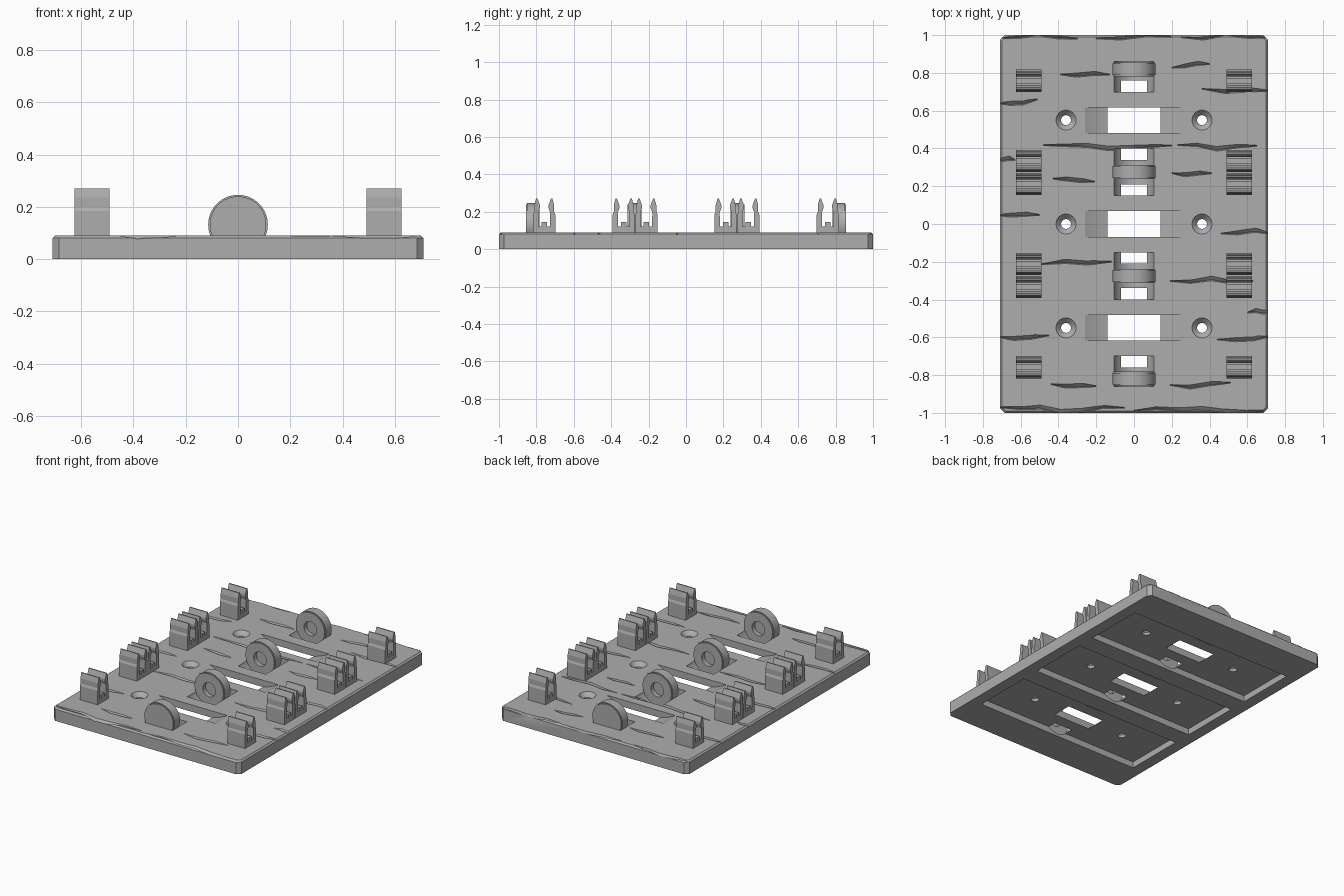
import bpy, bmesh, math, random
from mathutils import Matrix, Vector

random.seed(4)
if "Cube" in bpy.data.objects:
    bpy.data.objects.remove(bpy.data.objects["Cube"], do_unlink=True)

grey = bpy.data.materials.new("plain grey")
grey.use_nodes = True
colour = (0.42, 0.42, 0.42, 1)
grey.diffuse_color = colour
grey.node_tree.nodes["Principled BSDF"].inputs["Base Color"].default_value = colour

TOP = 0.09          # plate thickness
FLOOR = 0.043       # depth of the pockets underneath
AXIS = 0.132        # height of the round holders' axis
RADIUS = 0.113
BAYS = (-0.55, 0, 0.55)


def finish(name, bm):
    bmesh.ops.recalc_face_normals(bm, faces=bm.faces)
    mesh = bpy.data.meshes.new(name)
    bm.to_mesh(mesh)
    bm.free()
    mesh.materials.append(grey)
    obj = bpy.data.objects.new(name, mesh)
    bpy.context.collection.objects.link(obj)
    return obj


def box(name, x0, x1, y0, y1, z0, z1):
    bm = bmesh.new()
    bmesh.ops.create_cube(bm, size=1)
    for v in bm.verts:
        v.co = Vector(((x0 + x1) / 2 + v.co.x * (x1 - x0),
                       (y0 + y1) / 2 + v.co.y * (y1 - y0),
                       (z0 + z1) / 2 + v.co.z * (z1 - z0)))
    return finish(name, bm)


def cylinder_y(name, r, y0, y1, z, sides=48):
    bm = bmesh.new()
    bmesh.ops.create_cone(bm, cap_ends=True, segments=sides, radius1=r, radius2=r, depth=y1 - y0,
                          matrix=Matrix.Translation((0, (y0 + y1) / 2, z)) @ Matrix.Rotation(math.pi / 2, 4, "X"))
    return finish(name, bm)


def cone_z(name, r0, r1, x, y, z0, z1):
    bm = bmesh.new()
    bmesh.ops.create_cone(bm, cap_ends=True, segments=32, radius1=r0, radius2=r1, depth=z1 - z0,
                          matrix=Matrix.Translation((x, y, (z0 + z1) / 2)))
    return finish(name, bm)


def cut(target, cutter):
    mod = target.modifiers.new("cut", "BOOLEAN")
    mod.operation, mod.solver, mod.object = "DIFFERENCE", "EXACT", cutter
    bpy.context.view_layer.objects.active = target
    bpy.ops.object.modifier_apply(modifier=mod.name)
    bpy.data.objects.remove(cutter, do_unlink=True)


def crack(x0, x1, y, width=0.012, depth=0.014):
    """Jagged V-shaped sliver that tapers at both ends."""
    bm = bmesh.new()
    steps = max(3, round((x1 - x0) / 0.12))
    rings = []
    for i in range(steps + 1):
        t = i / steps
        w = width * (0.25 + math.sin(math.pi * t))
        x = x0 + (x1 - x0) * t
        c = y + random.uniform(-0.013, 0.013)
        rings.append([bm.verts.new(p) for p in
                      ((x, c - w, TOP + 0.003), (x, c + w, TOP + 0.003), (x, c - w / 2, TOP - depth))])
    for a, b in zip(rings, rings[1:]):
        for k in range(3):
            n = (k + 1) % 3
            bm.faces.new((a[k], a[n], b[n], b[k]))
    bm.faces.new(rings[0])
    bm.faces.new(rings[-1])
    return finish("crack_cutter", bm)


# Plate with chamfered corners and top rim
plate = box("base_plate", -0.71, 0.71, -1, 1, 0, TOP)
bm = bmesh.new()
bm.from_mesh(plate.data)
uprights = [e for e in bm.edges if abs(e.verts[0].co.z - e.verts[1].co.z) > 0.01]
bmesh.ops.bevel(bm, geom=uprights, offset=0.026, offset_type="OFFSET", segments=1, affect="EDGES")
rim = [e for e in bm.edges if all(v.co.z > TOP - 0.001 for v in e.verts)]
bmesh.ops.bevel(bm, geom=rim, offset=0.01, offset_type="OFFSET", segments=1, affect="EDGES")
bm.to_mesh(plate.data)
bm.free()

# Bays: pocket underneath, scooped slot and two countersunk screw holes
for y in BAYS:
    cut(plate, box("pocket", -0.63, 0.63, y - 0.21, y + 0.21, -0.05, FLOOR))
    cut(plate, cylinder_y("scoop", 0.552, y - 0.068, y + 0.068, TOP + 0.487, 128))
    for x in (-0.36, 0.36):
        cut(plate, cone_z("screw_hole", 0.026, 0.026, x, y, -0.05, 0.2))
        cut(plate, cone_z("countersink", 0.022, 0.056, x, y, 0.058, TOP + 0.003))

# Round grooves that the holders stand in
for y0, y1 in ((-0.86, -0.70), (-0.40, -0.15), (0.15, 0.40), (0.70, 0.86)):
    cut(plate, cylinder_y("groove", RADIUS, y0, y1, AXIS))

# Weathered grain cracks: start x, end x, y
grain = ((-0.39, -0.13, 0.8), (0.2, 0.4, 0.84), (0.36, 0.73, 0.71), (-0.73, -0.51, 0.65),
         (-0.48, 0.2, 0.41), (0.23, 0.65, 0.41), (-0.73, -0.63, 0.35), (-0.43, -0.21, 0.23),
         (0.2, 0.41, 0.26), (-0.73, -0.5, 0.05), (0.46, 0.73, -0.04), (-0.49, -0.12, -0.2),
         (0.19, 0.63, -0.3), (0.6, 0.73, -0.46), (-0.73, -0.45, -0.6), (0.44, 0.73, -0.6),
         (-0.44, -0.2, -0.85), (0.19, 0.51, -0.85), (-0.72, -0.05, -0.98), (0, 0.72, -0.985),
         (-0.72, -0.3, 0.995), (-0.2, 0.2, 0.995), (0.25, 0.72, 0.995))
for line in grain:
    cut(plate, crack(*line))

# Round holders: blind holes, the end ones open only towards the middle
for side in (-1, 1):
    where = "front" if side < 0 else "back"
    for label, near, far in (("inner", 0.238, 0.312), ("outer", 0.782, 0.855)):
        y0, y1 = sorted((side * near, side * far))
        holder = cylinder_y(f"{where}_{label}_round_holder", RADIUS + 0.001, y0, y1, AXIS, 64)
        bm = bmesh.new()
        bm.from_mesh(holder.data)
        circles = [e for e in bm.edges if len(e.link_faces) == 2 and e.calc_face_angle() > 1]
        bmesh.ops.bevel(bm, geom=circles, offset=0.006, segments=2, affect="EDGES")
        bm.to_mesh(holder.data)
        bm.free()
        openings = (near, far) if label == "inner" else (near,)
        for face in openings:
            cut(holder, cylinder_y("bore", 0.048, side * face - 0.03, side * face + 0.03, AXIS))

# Two-pronged snap clips, half profile mirrored about the clip centre
half = ((0.059, 0.08), (0.059, 0.185), (0.053, 0.2), (0.053, 0.235), (0.044, 0.27), (0.036, 0.27),
        (0.023, 0.235), (0.023, 0.22), (0.032, 0.195), (0.03, 0.12), (0.014, 0.12), (0.014, 0.145))
profile = list(half) + [(-a, z) for a, z in reversed(half)]


def clip(name, x, y):
    bm = bmesh.new()
    face = bm.faces.new([bm.verts.new((x - 0.067, y + a, z)) for a, z in profile])
    moved = bmesh.ops.extrude_face_region(bm, geom=[face])["geom"]
    bmesh.ops.translate(bm, vec=(0.134, 0, 0), verts=[v for v in moved if isinstance(v, bmesh.types.BMVert)])
    return finish(name, bm)


for sx, hand in ((-1, "right"), (1, "left")):
    for sy, where in ((-1, "front"), (1, "back")):
        for number, y in enumerate((0.212, 0.333, 0.758), 1):
            clip(f"{where}_{hand}_clip_{number}", sx * 0.558, sy * y)

# Smooth round surfaces, keep crisp edges
for obj in bpy.data.objects:
    obj.select_set(obj.type == "MESH" and ("holder" in obj.name or obj.name == "base_plate"))
bpy.context.view_layer.objects.active = plate
bpy.ops.object.shade_smooth_by_angle(angle=math.radians(25))
